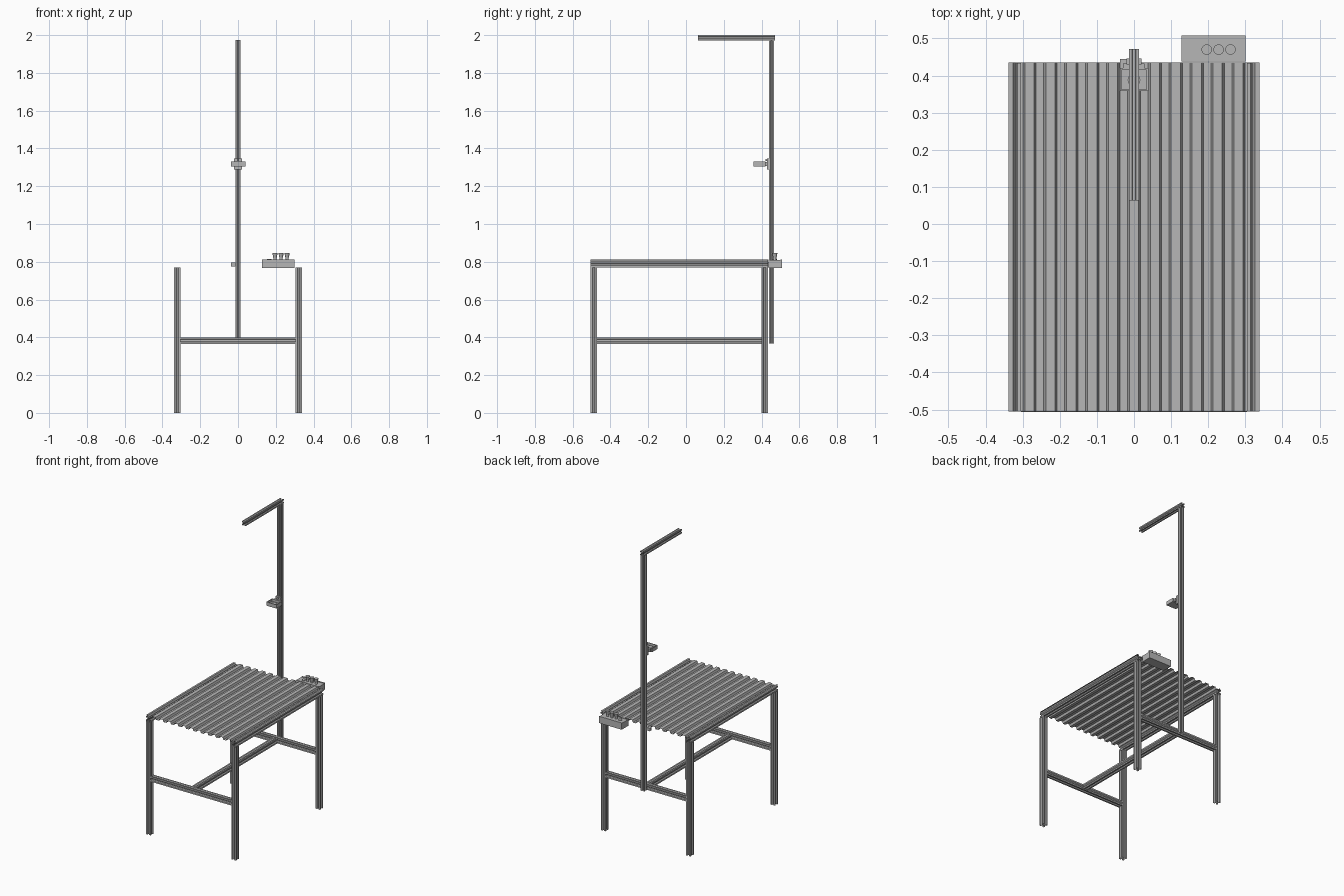
import bpy, bmesh
from math import pi
from mathutils import Matrix, Vector

cube = bpy.data.objects.get("Cube")
if cube:
    bpy.data.objects.remove(cube)

GREY = (0.47, 0.47, 0.47, 1)
metal = bpy.data.materials.new("brushed grey")
metal.use_nodes = True
metal.diffuse_color = GREY
metal.node_tree.nodes["Principled BSDF"].inputs["Base Color"].default_value = GREY


def finish(name, bm):
    mesh = bpy.data.meshes.new(name)
    bm.to_mesh(mesh)
    bm.free()
    mesh.materials.append(metal)
    obj = bpy.data.objects.new(name, mesh)
    bpy.context.collection.objects.link(obj)
    return obj


# One half of a slotted side, in units of the half width
SLOT = [(-1, -1), (-.42, -1), (-.25, -.82), (-.55, -.8), (-.55, -.65), (-.3, -.42)]


def extrusion(name, width, start, end):
    """Open-ended slotted bar, the slot repeated on its four sides."""
    start, end = Vector(start), Vector(end)
    side = SLOT + [(-x, y) for x, y in SLOT[:0:-1]]
    outline = [Matrix.Rotation(k * pi / 2, 3, 'Z') @ Vector((x, y, 0)) * (width / 2)
               for k in range(4) for x, y in side]
    turn = (end - start).to_track_quat('Z', 'Y')
    bm = bmesh.new()
    rings = [[bm.verts.new(turn @ p + c) for p in outline] for c in (start, end)]
    for i in range(len(outline)):
        j = (i + 1) % len(outline)
        bm.faces.new((rings[0][i], rings[0][j], rings[1][j], rings[1][i]))
    return finish(name, bm)


def box(name, low, high, rim=0, depth=0):
    """Block between two corners, with an optional sunken top."""
    low, high = Vector(low), Vector(high)
    bm = bmesh.new()
    bmesh.ops.create_cube(bm, size=1, matrix=Matrix.Translation((low + high) / 2)
                          @ Matrix.Diagonal((*(high - low), 1)))
    if rim:
        bm.normal_update()
        top = [f for f in bm.faces if f.normal.z > .9]
        bmesh.ops.inset_region(bm, faces=top, thickness=rim)
        sunk = bmesh.ops.extrude_face_region(bm, geom=top)["geom"]
        bmesh.ops.translate(bm, vec=(0, 0, -depth),
                            verts=[v for v in sunk if isinstance(v, bmesh.types.BMVert)])
        bmesh.ops.delete(bm, geom=top, context='FACES')
    return finish(name, bm)


def cone(name, base, r_low, r_high, height, axis='Z'):
    bm = bmesh.new()
    turn = Matrix.Rotation(pi / 2, 4, 'X') if axis == 'Y' else Matrix()
    bmesh.ops.create_cone(bm, cap_ends=True, segments=24, radius1=r_low, radius2=r_high,
                          depth=height, matrix=Matrix.Translation(base) @ turn
                          @ Matrix.Translation((0, 0, height / 2)))
    obj = finish(name, bm)
    bpy.ops.object.select_all(action='DESELECT')
    obj.select_set(True)
    bpy.context.view_layer.objects.active = obj
    bpy.ops.object.shade_smooth_by_angle()
    return obj


# Table frame
BAR, FRONT, BACK, SIDE = .034, -.489, .416, .321
for x, side in ((-SIDE, "right"), (SIDE, "left")):
    for y, end in ((FRONT, "front"), (BACK, "back")):
        extrusion(f"{end}_{side}_leg", BAR, (x, y, 0), (x, y, .77))
    extrusion(f"{side}_deck_rail", BAR, (x, -.505, .787), (x, .434, .787))
reach = SIDE - BAR / 2
for y, end in ((FRONT, "front"), (BACK, "back")):
    extrusion(f"{end}_cross_rail", BAR, (-reach, y, .383), (reach, y, .383))
extrusion("centre_rail", BAR, (0, FRONT + BAR / 2, .383), (0, BACK - BAR / 2, .383))

# Corrugated deck sheet
bm = bmesh.new()
ridges, half = 12, .338
pitch = 2 * half / ridges
wave = [(-half, .811)]
for k in range(ridges):
    left = -half + k * pitch
    wave += [(left + pitch * f, z) for f, z in
             ((.22, .811), (.32, .797), (.68, .797), (.78, .811))]
wave.append((half, .811))
rows = [[bm.verts.new((x, y, z)) for x, z in wave] for y in (-.505, .435)]
for i in range(len(wave) - 1):
    bm.faces.new((rows[0][i], rows[0][i + 1], rows[1][i + 1], rows[1][i]))
finish("deck_sheet", bm)

# Post and overhead arm
POST, POST_Y = .028, .453
extrusion("post", POST, (0, POST_Y, .368), (0, POST_Y, 1.973))
extrusion("overhead_arm", POST, (0, .063, 1.986), (0, .472, 1.986))
box("post_bracket", (-.038, .424, .776), (-.012, .444, .796))

# Holder on the post
box("holder_tray", (-.038, .358, 1.305), (.039, .42, 1.33), rim=.007, depth=.016)
cone("holder_ring", (0, .388, 1.312), .017, .017, .008)
box("holder_neck", (-.03, .42, 1.308), (.028, .432, 1.328))
box("holder_clamp", (-.02, .43, 1.288), (.02, .446, 1.346))
cone("clamp_screw", (0, .43, 1.339), .006, .006, .008, axis='Y')

# Control box with knobs
box("control_box", (.128, .438, .767), (.3, .508, .81))
box("control_box_back_lip", (.128, .5, .81), (.3, .508, .813))
box("control_box_front_lip", (.128, .438, .81), (.3, .443, .813))
cone("push_button", (.166, .47, .81), .012, .012, .004)
for k in range(3):
    x = .196 + .032 * k
    cone(f"knob_{k + 1}_stem", (x, .47, .81), .008, .008, .016)
    cone(f"knob_{k + 1}_head", (x, .47, .822), .009, .014, .024)
